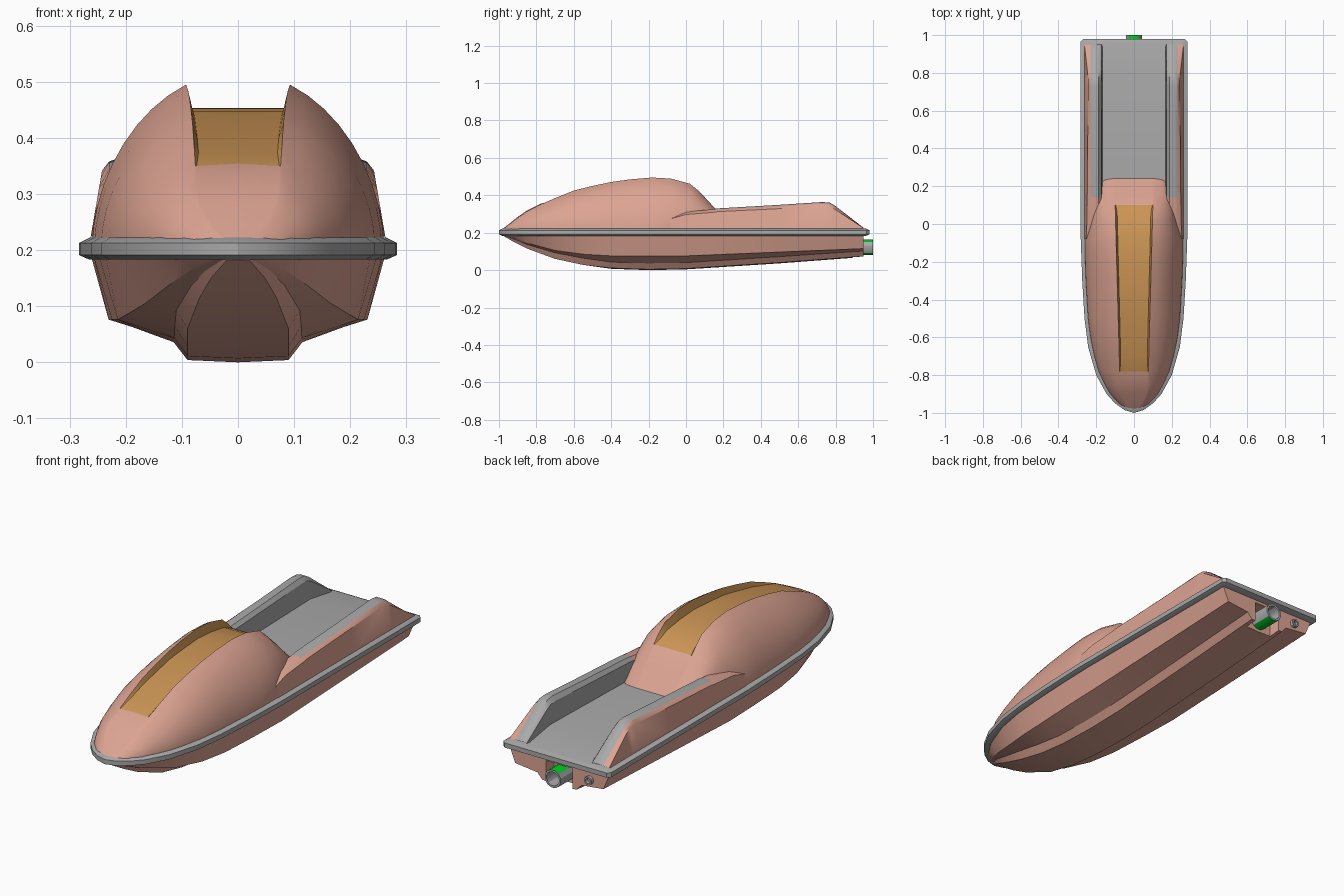
import bpy, bmesh
from math import sin, cos, acos, pi, radians

if "Cube" in bpy.data.objects:
    bpy.data.objects.remove(bpy.data.objects["Cube"])


def material(name, r, g, b):
    m = bpy.data.materials.new(name)
    m.use_nodes = True
    m.diffuse_color = (r, g, b, 1)
    m.node_tree.nodes["Principled BSDF"].inputs["Base Color"].default_value = (r, g, b, 1)
    return m


SALMON = material("salmon shell", 0.72, 0.37, 0.29)
GREY = material("grey trim", 0.40, 0.40, 0.40)
ORANGE = material("orange inlay", 0.60, 0.30, 0.09)
GREEN = material("green nozzle", 0.0, 0.60, 0.02)


def interp(table, y):
    """Linear lookup in a list of (y, value) pairs."""
    if y <= table[0][0]:
        return table[0][1]
    for (a, u), (b, v) in zip(table, table[1:]):
        if y <= b:
            return u + (v - u) * (y - a) / (b - a)
    return table[-1][1]


def loft(name, rows, mats, rule=None, mirror=True, closed=False, caps=False, angle=30):
    """Skin rows of points; rule(row, column, face) picks the material."""
    bm = bmesh.new()
    grid = [[bm.verts.new(p) for p in row] for row in rows]
    n = len(rows[0])
    for i, (a, b) in enumerate(zip(grid, grid[1:])):
        for j in range(n if closed else n - 1):
            k = (j + 1) % n
            f = bm.faces.new((a[j], a[k], b[k], b[j]))
            f.normal_update()
            f.material_index = rule(i, j, f) if rule else 0
    if caps:
        bm.faces.new(grid[0])
        bm.faces.new(grid[-1])
    bmesh.ops.recalc_face_normals(bm, faces=bm.faces)
    if not closed and sum((f.normal.x + f.normal.z) * f.calc_area() for f in bm.faces) < 0:
        bmesh.ops.reverse_faces(bm, faces=bm.faces)
    me = bpy.data.meshes.new(name)
    bm.to_mesh(me)
    bm.free()
    for m in mats:
        me.materials.append(m)
    ob = bpy.data.objects.new(name, me)
    bpy.context.collection.objects.link(ob)
    bpy.ops.object.select_all(action='DESELECT')
    ob.select_set(True)
    bpy.context.view_layer.objects.active = ob
    if mirror:
        ob.modifiers.new("mirror", 'MIRROR').merge_threshold = 0.0005
        bpy.ops.object.modifier_apply(modifier="mirror")
    bpy.ops.object.shade_smooth_by_angle(angle=radians(angle))
    return ob


# Half-width of the deck outline along the length
OUTLINE = [(-1.0, 0.0), (-0.985, 0.05), (-0.95, 0.1), (-0.9, 0.145), (-0.8, 0.2), (-0.65, 0.243),
           (-0.5, 0.262), (-0.3, 0.274), (-0.08, 0.282), (0.965, 0.283), (0.98, 0.268)]

# Bumper rim: a bevelled slab following the outline
half = OUTLINE[1:]
ring = [(w, y) for y, w in half] + [(-w, y) for y, w in reversed(half)] + [(0, -1.0)]
layers = [(0.183, 0.018), (0.191, 0), (0.213, 0), (0.222, 0.018)]
loft("bumper_rim", [[(x * (1 - d / 0.283), y * (1 - d / 0.98), z) for x, y in ring] for z, d in layers],
     [GREY], mirror=False, closed=True, caps=True)

# Lower hull: flat keel plank, step, chine and flared side
KEEL = [(-0.975, 0.182), (-0.92, 0.15), (-0.85, 0.115), (-0.7, 0.06), (-0.55, 0.028),
        (-0.4, 0.007), (-0.2, 0.0), (0.0, 0.004), (0.5, 0.036), (0.95, 0.07)]
CHINE = [(-0.975, 0.186), (-0.85, 0.145), (-0.7, 0.105), (-0.55, 0.085), (-0.4, 0.076),
         (0.0, 0.076), (0.95, 0.115)]
rows = []
for y, kz in KEEL:
    w = max(interp(OUTLINE, y) - 0.02, 0.02)
    cz = interp(CHINE, y)
    cw = w * interp([(-0.975, 0.7), (-0.5, 0.86), (0, 0.88)], y)
    kw = min(0.09, w * 0.45)
    step = min(0.05, cz - kz) * 0.72
    rows.append([(0, y, 0.19), (w, y, 0.19), (cw, y, cz), (kw + 0.025 * w / 0.26, y, kz + step),
                 (kw, y, kz + 0.004 * (y > -0.5)), (0, y, kz)])
hull = loft("lower_hull", rows, [SALMON], caps=True, angle=20)

# Pump tunnel cut into the transom
bpy.ops.mesh.primitive_cube_add(size=1, location=(0, 0.97, 0.085))
cutter = bpy.context.object
cutter.name = "tunnel_cutter"
cutter.scale = (0.14, 0.16, 0.17)
cutter.hide_render = True
bpy.context.view_layer.objects.active = hull
cut = hull.modifiers.new("tunnel", 'BOOLEAN')
cut.operation = 'DIFFERENCE'
cut.object = cutter
bpy.ops.object.modifier_apply(modifier="tunnel")
bpy.data.objects.remove(cutter)

# Hood: domed sections with a sunken inlay groove along the middle
CREST = [(-0.98, 0.217), (-0.95, 0.24), (-0.9, 0.28), (-0.85, 0.315), (-0.78, 0.35), (-0.7, 0.385),
         (-0.6, 0.425), (-0.5, 0.45), (-0.4, 0.471), (-0.3, 0.485), (-0.18, 0.495), (-0.08, 0.489),
         (0.02, 0.462), (0.06, 0.43), (0.1, 0.39), (0.16, 0.325), (0.245, 0.234)]
FLOOR = [(-0.78, 0.352), (-0.6, 0.402), (-0.4, 0.44), (-0.2, 0.455), (0, 0.437), (0.1, 0.39)]
REAR = [(-0.08, 0.26), (0.02, 0.235), (0.1, 0.212), (0.16, 0.195), (0.245, 0.168)]
STEPS = 9
rows = []
for y, crest in CREST:
    w = min(max(interp(OUTLINE, y) - 0.018, 0.02), interp(REAR, y))
    edge = min(interp([(-0.78, 0.076), (0.1, 0.1)], y), w * 0.55)
    power = interp([(-0.8, 1.0), (-0.3, 1.15), (-0.05, 1.1), (0.1, 0.7), (0.245, 0.4)], y)
    te = acos(edge / w)
    row = []
    for k in range(STEPS + 1):
        t = te * k / STEPS
        row.append((w * cos(t), y, 0.21 + (crest - 0.21) * (sin(t) / sin(te)) ** power))
    sunk = -0.78 < y < 0.1
    floor = interp(FLOOR, y) if sunk else crest
    row += [(edge * (0.9 if sunk else 0.97), y, floor), (0, y, floor + (0.004 if y < -0.7 else 0))]
    rows.append(row)
loft("hood", rows, [SALMON, ORANGE],
     lambda i, j, f: int(j >= STEPS and CREST[i][0] >= -0.78 and CREST[i + 1][0] <= 0.1))

# Side walls with padded grey rails beside the tray
RAIL = [(-0.08, 0.285), (0.0, 0.312), (0.14, 0.325), (0.17, 0.33), (0.5, 0.349), (0.73, 0.364),
        (0.77, 0.36), (0.8, 0.342), (0.95, 0.226)]
rows = []
for y, top in RAIL:
    s = (top - 0.215) / 0.145
    rows.append([(0.264, y, 0.212), (0.264 - 0.021 * s, y, top - 0.022 * s), (0.23, y, top - 0.006 * s),
                 (0.212, y, top), (0.187, y, top), (0.172, y, top - 0.02 * s), (0.165, y, 0.215)])
loft("side_wall_and_rail", rows, [SALMON, GREY],
     lambda i, j, f: int(j >= 2 and RAIL[i][0] >= 0.14))

# Standing tray floor, sloping off at the stern
loft("tray_floor", [[(0.17, y, z), (0, y, z)] for y, z in ((0.1, 0.235), (0.78, 0.25), (0.96, 0.222))], [GREY])


def tube(name, x, z, r_out, r_in, y0, y1, sides, mats, rule=None):
    """Hollow tube along y, closed at its inner end."""
    path = [(r_out, y0), (r_out, y1), (r_in, y1), (r_in, y0)]
    turn = [2 * pi * (k + 0.5) / sides for k in range(sides)]
    rows = [[(x + r * cos(a), y, z + r * sin(a)) for a in turn] for r, y in path]
    return loft(name, rows, mats, rule, mirror=False, closed=True, caps=True)


# Jet nozzle with green upper and lower bands, and a small outlet on the right
tube("jet_nozzle", 0, 0.121, 0.043, 0.033, 0.88, 1.0, 12, [GREY, GREEN],
     lambda i, j, f: int(i == 0 and abs(f.normal.z) > 0.6))
tube("drain_outlet", -0.16, 0.14, 0.02, 0.012, 0.93, 0.965, 12, [GREY])
